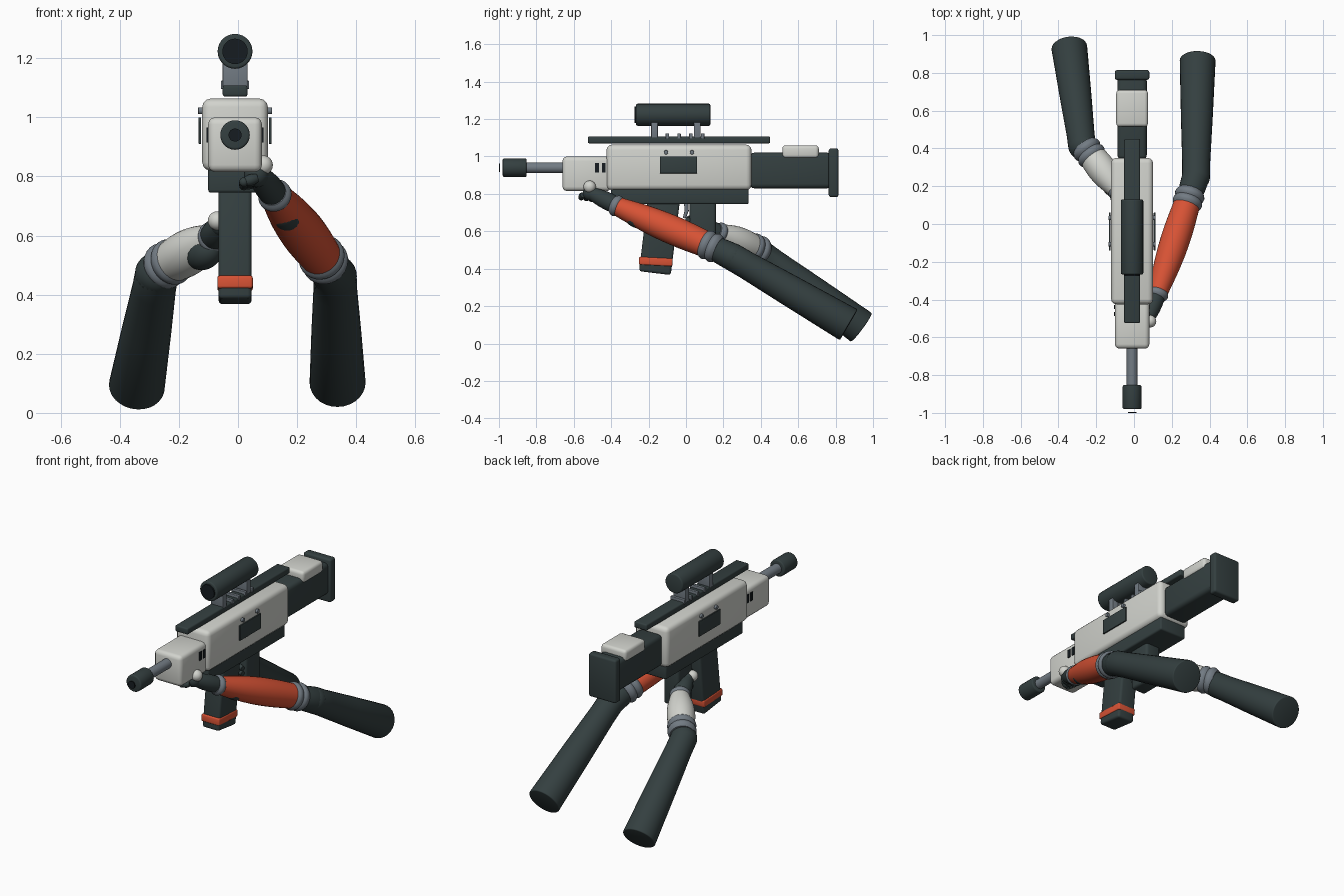
import bpy, bmesh, math
from mathutils import Vector, Matrix

if "Cube" in bpy.data.objects:
    bpy.data.objects.remove(bpy.data.objects["Cube"], do_unlink=True)


def material(name, rgb):
    m = bpy.data.materials.new(name)
    m.use_nodes = True
    m.diffuse_color = (*rgb, 1)
    m.node_tree.nodes["Principled BSDF"].inputs["Base Color"].default_value = (*rgb, 1)
    return m


WHITE = material("shell white", (0.64, 0.65, 0.61))
DARK = material("dark slate", (0.034, 0.05, 0.051))
GREY = material("steel grey", (0.17, 0.2, 0.23))
ORANGE = material("burnt orange", (0.68, 0.085, 0.035))
BLACK = material("glass black", (0.008, 0.012, 0.015))
CX = -0.01  # rifle centre line


def finish(bm, name, mat, bevel=0.0):
    bmesh.ops.recalc_face_normals(bm, faces=bm.faces[:])
    if bevel:
        sharp = [e for e in bm.edges if e.calc_face_angle(0) > 0.7]
        bmesh.ops.bevel(bm, geom=sharp, offset=bevel, segments=3, profile=0.5, affect='EDGES')
    mesh = bpy.data.meshes.new(name)
    bm.to_mesh(mesh)
    bm.free()
    mesh.materials.append(mat)
    ob = bpy.data.objects.new(name, mesh)
    bpy.context.collection.objects.link(ob)
    bpy.ops.object.select_all(action='DESELECT')
    ob.select_set(True)
    bpy.context.view_layer.objects.active = ob
    bpy.ops.object.shade_smooth_by_angle(angle=math.radians(40))
    return ob


def box(name, mat, y, z, width, bevel=0.01, x=CX, tilt=0.0):
    """Rounded box from y and z ranges, centred on x."""
    bm = bmesh.new()
    bmesh.ops.create_cube(bm, size=1)
    size = Matrix.Diagonal((width, y[1] - y[0], z[1] - z[0], 1))
    place = Matrix.Translation((x, sum(y) / 2, sum(z) / 2))
    bm.transform(place @ Matrix.Rotation(tilt, 4, 'X') @ size)
    return finish(bm, name, mat, bevel)


def tube(name, mat, points, radii, bevel=0.0, sides=28):
    """Loft circles along a path and cap both ends."""
    pts = [Vector(p) for p in points]
    bm, rings = bmesh.new(), []
    for i, (p, r) in enumerate(zip(pts, radii)):
        d = pts[min(i + 1, len(pts) - 1)] - pts[max(i - 1, 0)]
        q = Vector((0, 1, 0)).rotation_difference(d)
        turns = [math.tau * k / sides for k in range(sides)]
        rings.append([bm.verts.new(p + q @ Vector((r * math.cos(a), 0, r * math.sin(a)))) for a in turns])
    for a, b in zip(rings, rings[1:]):
        for k in range(sides):
            n = (k + 1) % sides
            bm.faces.new((a[k], a[n], b[n], b[k]))
    bm.faces.new(rings[0])
    bm.faces.new(rings[-1])
    return finish(bm, name, mat, bevel)


def swell(name, mat, a, b, ra, rm, rb, steps=9):
    """Straight limb whose radius passes through ra, rm and rb."""
    a, b = Vector(a), Vector(b)
    ts = [i / steps for i in range(steps + 1)]
    radii = [(1 - t) * ra + t * rb + (rm - (ra + rb) / 2) * math.sin(math.pi * t) for t in ts]
    return tube(name, mat, [a.lerp(b, t) for t in ts], radii)


def ball(name, mat, loc, r, stretch=1.0, along=(0, 1, 0)):
    bm = bmesh.new()
    bmesh.ops.create_uvsphere(bm, u_segments=24, v_segments=14, radius=r)
    bm.transform(Matrix.Diagonal((1, 1, stretch, 1)))
    q = Vector((0, 0, 1)).rotation_difference(Vector(along))
    bm.transform(Matrix.Translation(loc) @ q.to_matrix().to_4x4())
    return finish(bm, name, mat)


def rod(name, mat, y0, y1, z, r, bevel=0.0):
    return tube(name, mat, [(CX, y0, z), (CX, y1, z)], [r, r], bevel)


# Receiver, handguard and lower frame
box("receiver", WHITE, (-0.425, 0.35), (0.82, 1.063), 0.222, 0.028)
box("handguard", WHITE, (-0.66, -0.40), (0.815, 1.0), 0.182, 0.024)
box("lower_frame", DARK, (-0.40, 0.335), (0.745, 0.84), 0.182, 0.01)

# Barrel and muzzle
rod("barrel", GREY, -0.87, -0.65, 0.94, 0.029)
rod("muzzle", DARK, -0.98, -0.853, 0.94, 0.05, 0.008)
rod("muzzle_bore", BLACK, -1.0, -0.994, 0.94, 0.022)

# Top rail with cross teeth
box("top_rail", DARK, (-0.525, 0.45), (1.07, 1.108), 0.084, 0.008)
for i in range(4):
    y = -0.1 + 0.063 * i
    box(f"rail_tooth_{i + 1}", GREY, (y - 0.009, y + 0.009), (1.095, 1.124), 0.095, 0.003)

# Scope on two posts
rod("scope_body", DARK, -0.267, 0.13, 1.223, 0.059, 0.008)
rod("scope_lens", BLACK, -0.275, -0.266, 1.223, 0.043)
for name, y in (("front", -0.168), ("rear", 0.06)):
    box(f"scope_post_{name}", GREY, (y - 0.018, y + 0.018), (1.1, 1.2), 0.084, 0.004)

# Stock, cheek rest and butt plate
box("stock", DARK, (0.34, 0.78), (0.83, 1.02), 0.155, 0.024)
box("cheek_rest", WHITE, (0.515, 0.71), (0.99, 1.06), 0.168, 0.018)
box("butt_plate", DARK, (0.763, 0.815), (0.783, 1.043), 0.182, 0.012)

# Side plates, studs and vents on both sides
for side, s in (("left", 1), ("right", -1)):
    box(f"side_plate_{side}", DARK, (-0.14, 0.06), (0.91, 1.0), 0.009, 0.002, CX + s * 0.119)
    for i, y in enumerate((-0.107, 0.032)):
        a, b = (CX + s * 0.1, y, 1.022), (CX + s * 0.125, y, 1.022)
        tube(f"stud_{side}_{i + 1}", GREY, [a, b], [0.012, 0.012], 0.003, 14)
    for i, y in enumerate((-0.476, -0.44)):
        box(f"vent_{side}_{i + 1}", BLACK, (y - 0.01, y + 0.01), (0.915, 0.965), 0.008, 0.0, CX + s * 0.092)

# Magazine, grip and trigger
lean = math.radians(-7)
box("magazine", DARK, (-0.226, -0.055), (0.375, 0.8), 0.112, 0.014, tilt=lean)
box("magazine_band", ORANGE, (-0.252, -0.072), (0.417, 0.46), 0.12, 0.008, tilt=math.radians(-3))
box("grip", DARK, (0.02, 0.16), (0.5, 0.77), 0.1, 0.016)
tube("trigger", GREY, [(CX, 0.0, 0.76), (CX, 0.004, 0.71), (CX, -0.01, 0.67)], [0.012, 0.011, 0.008], sides=12)


def arm(side, mat, wrist, elbow, joint, end, pad):
    """Sleeve, cuffs, pad, elbow and flared upper arm."""
    wrist, elbow, joint, end = (Vector(v) for v in (wrist, elbow, joint, end))
    d = (elbow - wrist).normalized()
    swell(f"{side}_sleeve", mat, wrist, elbow, 0.05, 0.077, 0.068)
    swell(f"{side}_wrist_cuff", GREY, wrist - d * 0.025, wrist + d * 0.02, 0.046, 0.058, 0.048)
    for i, shift in enumerate((-0.018, 0.024)):
        c = elbow + d * shift
        swell(f"{side}_elbow_cuff_{i + 1}", GREY, c - d * 0.026, c + d * 0.026, 0.068, 0.08, 0.068)
    ball(f"{side}_sleeve_pad", DARK, pad, 0.055, 1.35, d)
    # Bent upper arm ending in a wide opening
    path = [elbow, elbow.lerp(joint, 0.55), joint, joint.lerp(end, 0.12), joint.lerp(end, 0.5), end]
    tube(f"{side}_upper_arm", DARK, path, [0.062, 0.07, 0.074, 0.074, 0.084, 0.095], 0.006)
    ball(f"{side}_elbow", DARK, joint, 0.074)


arm("left", ORANGE, (0.125, -0.37, 0.735), (0.288, 0.13, 0.52), (0.328, 0.25, 0.462),
    (0.337, 0.87, 0.10), (0.165, -0.26, 0.672))
arm("right", WHITE, (-0.085, 0.18, 0.59), (-0.235, 0.375, 0.505), (-0.275, 0.415, 0.47),
    (-0.343, 0.938, 0.086), (-0.115, 0.205, 0.54))

# Left hand holding the handguard from below
swell("left_hand", DARK, (0.065, -0.52, 0.81), (0.128, -0.36, 0.732), 0.03, 0.046, 0.044)
ball("left_palm", DARK, (0.062, -0.51, 0.805), 0.042)
ball("left_knuckle_guard", WHITE, (0.085, -0.515, 0.838), 0.033)
for i in range(4):
    y, z = -0.56 + 0.027 * i, 0.795 - 0.004 * i
    swell(f"left_finger_{i + 1}", DARK, (0.065, y + 0.01, z), (0.02, y, z - 0.014), 0.014, 0.019, 0.013)
    ball(f"left_fingertip_{i + 1}", DARK, (0.02, y, z - 0.014), 0.016)

# Right hand around the grip
swell("right_hand", DARK, (-0.055, 0.07, 0.635), (-0.09, 0.185, 0.587), 0.036, 0.048, 0.044)
ball("right_palm", DARK, (-0.055, 0.07, 0.635), 0.038)
ball("right_knuckle_guard", WHITE, (-0.07, 0.04, 0.65), 0.032)
for i in range(4):
    z = 0.67 - 0.03 * i
    swell(f"right_finger_{i + 1}", DARK, (-0.06, 0.03, z), (0.025, 0.01, z - 0.008), 0.014, 0.019, 0.013)
